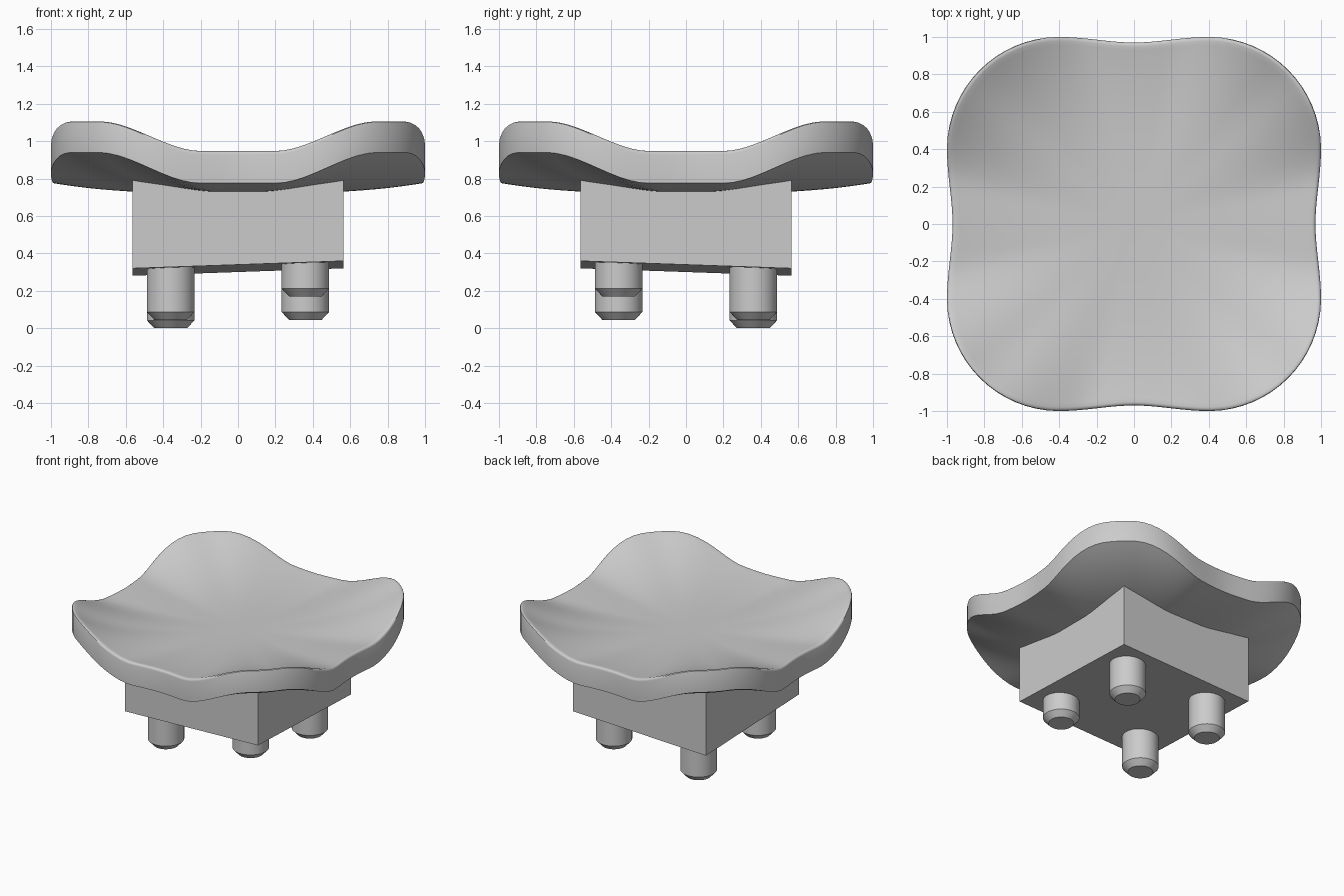
import bpy, bmesh, math

cube = bpy.data.objects.get("Cube")
if cube:
    bpy.data.objects.remove(cube, do_unlink=True)

grey = bpy.data.materials.new("plain grey")
grey.use_nodes = True
grey.diffuse_color = (0.6, 0.6, 0.6, 1)
grey.node_tree.nodes["Principled BSDF"].inputs["Base Color"].default_value = (0.6, 0.6, 0.6, 1)


def finish(name, bm, smooth=True):
    bmesh.ops.recalc_face_normals(bm, faces=bm.faces[:])
    mesh = bpy.data.meshes.new(name)
    bm.to_mesh(mesh)
    bm.free()
    mesh.materials.append(grey)
    obj = bpy.data.objects.new(name, mesh)
    bpy.context.collection.objects.link(obj)
    if smooth:
        bpy.ops.object.select_all(action="DESELECT")
        obj.select_set(True)
        bpy.context.view_layer.objects.active = obj
        bpy.ops.object.shade_smooth_by_angle(angle=math.radians(40))
    return obj


def smoothstep(a, b, v):
    t = min(1, max(0, (v - a) / (b - a)))
    return t * t * (3 - 2 * t)


def outline(angle):
    """Rounded square with slightly waisted sides; returns x, y of the rim."""
    radius, straight = 0.6, 0.4
    c, s = math.cos(angle), math.sin(angle)
    big, small = max(abs(c), abs(s)), min(abs(c), abs(s))
    if small / big <= straight:
        r = 1 / big
    else:
        d = straight * (big + small)
        r = d + math.sqrt(d * d - 2 * straight ** 2 + radius ** 2)
    r *= 1 - 0.03 * (1 - smoothstep(0, straight, small / big))
    return r * c, r * s


# Dished seat: concentric rings over the top, round the rim and under
SEGMENTS, THICK, LOW = 128, 0.175, 0.72
steps = [i / 24 for i in range(1, 24)]
rings = [(t, THICK) for t in steps]
for k in range(4):  # soft upper edge
    a = k * math.pi / 6
    rings.append((0.98 + 0.02 * math.sin(a), THICK - 0.02 * (1 - math.cos(a))))
rings += [(1, 0)] + [(t, 0) for t in reversed(steps)]

bm = bmesh.new()
rim = []
for i in range(SEGMENTS):
    x, y = outline(2 * math.pi * i / SEGMENTS)
    rise = 0.055 + 0.165 * smoothstep(0.2, 0.75, min(abs(x), abs(y)))
    rim.append((x, y, rise))
loops = [[bm.verts.new((x * t, y * t, LOW + rise * t ** 3 + lift)) for x, y, rise in rim]
         for t, lift in rings]
for a, b in zip(loops, loops[1:]):
    for i in range(SEGMENTS):
        j = (i + 1) % SEGMENTS
        bm.faces.new((a[i], a[j], b[j], b[i]))
for loop, z in ((loops[0], LOW + THICK), (loops[-1], LOW)):
    middle = bm.verts.new((0, 0, z))
    for i in range(SEGMENTS):
        bm.faces.new((middle, loop[i], loop[(i + 1) % SEGMENTS]))
finish("seat", bm)

# Square base with a slanted underside
bm = bmesh.new()
bmesh.ops.create_cube(bm, size=1.13)
for v in bm.verts:
    v.co.z = 0.84 if v.co.z > 0 else 0.32 + 0.035 * (v.co.x - v.co.y)
finish("base_block", bm, smooth=False)


# Chamfered pegs of different lengths
def peg(name, x, y, bottom):
    bm = bmesh.new()
    sides = 40
    levels = [(0.088, bottom), (0.127, bottom + 0.042), (0.127, 0.42)]
    loops = [[bm.verts.new((x + r * math.cos(2 * math.pi * i / sides),
                            y + r * math.sin(2 * math.pi * i / sides), z))
              for i in range(sides)] for r, z in levels]
    for a, b in zip(loops, loops[1:]):
        for i in range(sides):
            j = (i + 1) % sides
            bm.faces.new((a[i], a[j], b[j], b[i]))
    bm.faces.new(loops[0])
    bm.faces.new(loops[-1])
    finish(name, bm)


P = 0.36
peg("front_right_peg", -P, -P, 0.045)
peg("front_left_peg", P, -P, 0.17)
peg("back_right_peg", -P, P, 0)
peg("back_left_peg", P, P, 0.045)
